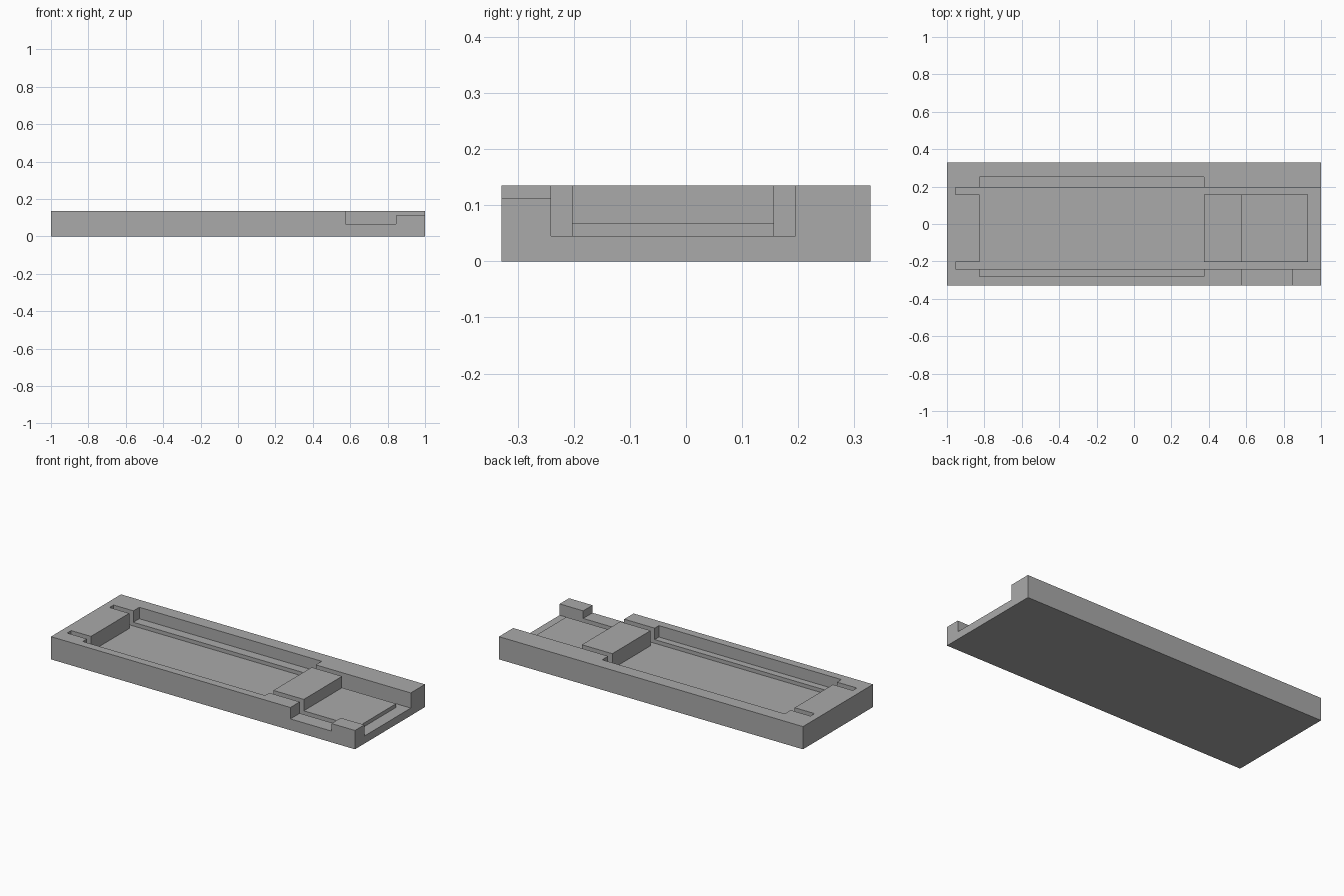
import bpy

cube = bpy.data.objects.get("Cube")
if cube:
    bpy.data.objects.remove(cube, do_unlink=True)

grey = bpy.data.materials.new("matte grey")
grey.use_nodes = True
colour = (0.40, 0.40, 0.40, 1)
grey.diffuse_color = colour
grey.node_tree.nodes["Principled BSDF"].inputs["Base Color"].default_value = colour

FLOOR, LEDGE, POST, TOP = 0.045, 0.067, 0.112, 0.135
ABOVE, PAST = 0.2, 1.1          # cutters overshoot the block


def box(name, x, y, z):
    """Box spanning the given (low, high) ranges."""
    spans = (x, y, z)
    bpy.ops.mesh.primitive_cube_add(size=1, location=[(a + b) / 2 for a, b in spans])
    ob = bpy.context.object
    ob.name = name
    ob.scale = [b - a for a, b in spans]
    bpy.ops.object.transform_apply(location=True, rotation=False, scale=True)
    ob.data.materials.append(grey)
    return ob


# Solid block
tray = box("tray", (-1, 1), (-0.329, 0.329), (0, TOP))

# Pockets: x range, y range, floor height
pockets = {
    "wide_ledge": ((-0.825, 0.375), (-0.281, 0.251), LEDGE),
    "main_well": ((-0.825, 0.375), (-0.22, 0.18), FLOOR),
    "front_groove": ((-0.955, PAST), (-0.241, -0.203), FLOOR),
    "back_groove": ((-0.955, PAST), (0.157, 0.195), FLOOR),
    "end_shelf": ((0.575, PAST), (-0.22, 0.18), LEDGE),
    "end_step": ((0.93, PAST), (-0.22, 0.18), FLOOR),
    "side_notch": ((0.575, 0.845), (-0.4, -0.22), LEDGE),
    "corner_post_top": ((0.84, PAST), (-0.4, -0.22), POST),
}

# Carve each pocket, then drop its cutter
for name, (x, y, depth) in pockets.items():
    cutter = box(name, x, y, (depth, ABOVE))
    cutter.hide_render = True
    carve = tray.modifiers.new(name, "BOOLEAN")
    carve.operation = "DIFFERENCE"
    carve.solver = "EXACT"
    carve.object = cutter
    bpy.context.view_layer.objects.active = tray
    bpy.ops.object.modifier_apply(modifier=name)
    bpy.data.objects.remove(cutter, do_unlink=True)
